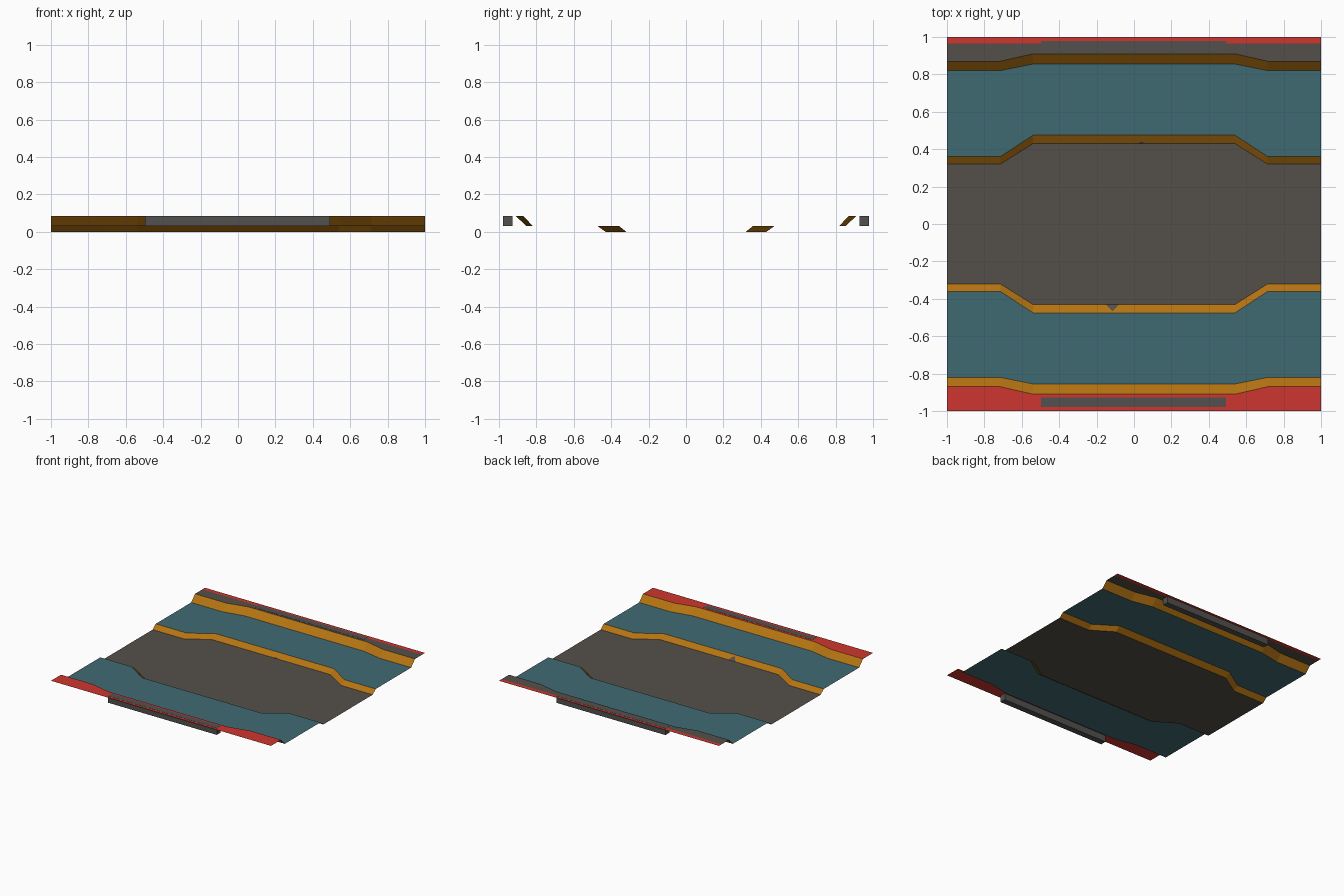
import bpy

if "Cube" in bpy.data.objects:
    bpy.data.objects.remove(bpy.data.objects["Cube"])


def material(name, rgb):
    m = bpy.data.materials.new(name)
    lin = [(c / 255 / 12.92) if c < 11 else ((c / 255 + 0.055) / 1.055) ** 2.4 for c in rgb]
    m.diffuse_color = (*lin, 1)
    m.use_nodes = True
    m.node_tree.nodes["Principled BSDF"].inputs["Base Color"].default_value = m.diffuse_color
    return m


STONE = material("warm grey", (84, 79, 73))
METAL = material("neutral grey", (82, 81, 79))
TEAL = material("teal", (63, 106, 114))
AMBER = material("amber", (180, 115, 18))
RED = material("red", (206, 53, 46))

XS = (-1, -0.715, -0.54, 0.54, 0.715, 1)


def line(end, mid, z):
    """Contour across the tile that bulges outward in the middle."""
    return [(x, mid if abs(x) < 0.6 else end, z) for x in XS]


def mesh_object(name, verts, faces, mat):
    me = bpy.data.meshes.new(name)
    me.from_pydata(verts, [], faces)
    me.materials.append(mat)
    ob = bpy.data.objects.new(name, me)
    bpy.context.collection.objects.link(ob)
    return ob


def strip(name, lower, upper, mat, side=1):
    """Sheet between two contours, facing up; side mirrors it in y."""
    n = len(lower)
    verts = [(x, y * side, z) for x, y, z in lower + upper]
    faces = [(i, i + 1, n + i + 1, n + i) for i in range(n - 1)]
    if side < 0:
        faces = [f[::-1] for f in faces]
    return mesh_object(name, verts, faces, mat)


Z1, Z2 = 0.032, 0.084
floor_edge = line(0.32, 0.43, 0)
step_low = line(0.36, 0.475, Z1)
step_high = line(0.82, 0.855, Z1)
bank_edge = line(0.87, 0.91, Z2)
rim = line(1, 1, Z2)
kerb = line(0.965, 0.965, Z2)

# sunken centre floor
strip("centre_floor", [(x, -y, z) for x, y, z in floor_edge], floor_edge, STONE)

# stepped banks on both sides
for side, label in ((1, "back"), (-1, "front")):
    strip(label + "_lower_slope", floor_edge, step_low, AMBER, side)
    strip(label + "_terrace", step_low, step_high, TEAL, side)
    strip(label + "_upper_slope", step_high, bank_edge, AMBER, side)
    # bar set into the bank, its top just proud of the surface
    bpy.ops.mesh.primitive_cube_add(size=1, location=(-0.003, side * 0.953, 0.0575))
    bar = bpy.context.object
    bar.name = label + "_bar"
    bar.scale = (0.99, 0.05, 0.055)
    bar.data.materials.append(METAL)

# bank tops: the front is all red, the back is grey with a red edge
strip("front_bank_top", bank_edge, rim, RED, -1)
strip("back_bank_top", bank_edge, kerb, STONE)
strip("back_bank_edge", kerb, rim, RED)

# small chips at the foot of the lower slopes
for name, x, side, w, rise in (("front_chip", -0.115, -1, 0.035, 0.8),
                               ("back_chip", 0.04, 1, 0.022, 0.25)):
    tip = (x, side * (0.43 + 0.045 * rise), Z1 * rise + 0.001)
    pts = [(x - w, side * 0.43, 0.001), (x + w, side * 0.43, 0.001), tip]
    mesh_object(name, pts, [(0, 1, 2) if side > 0 else (2, 1, 0)], STONE)
